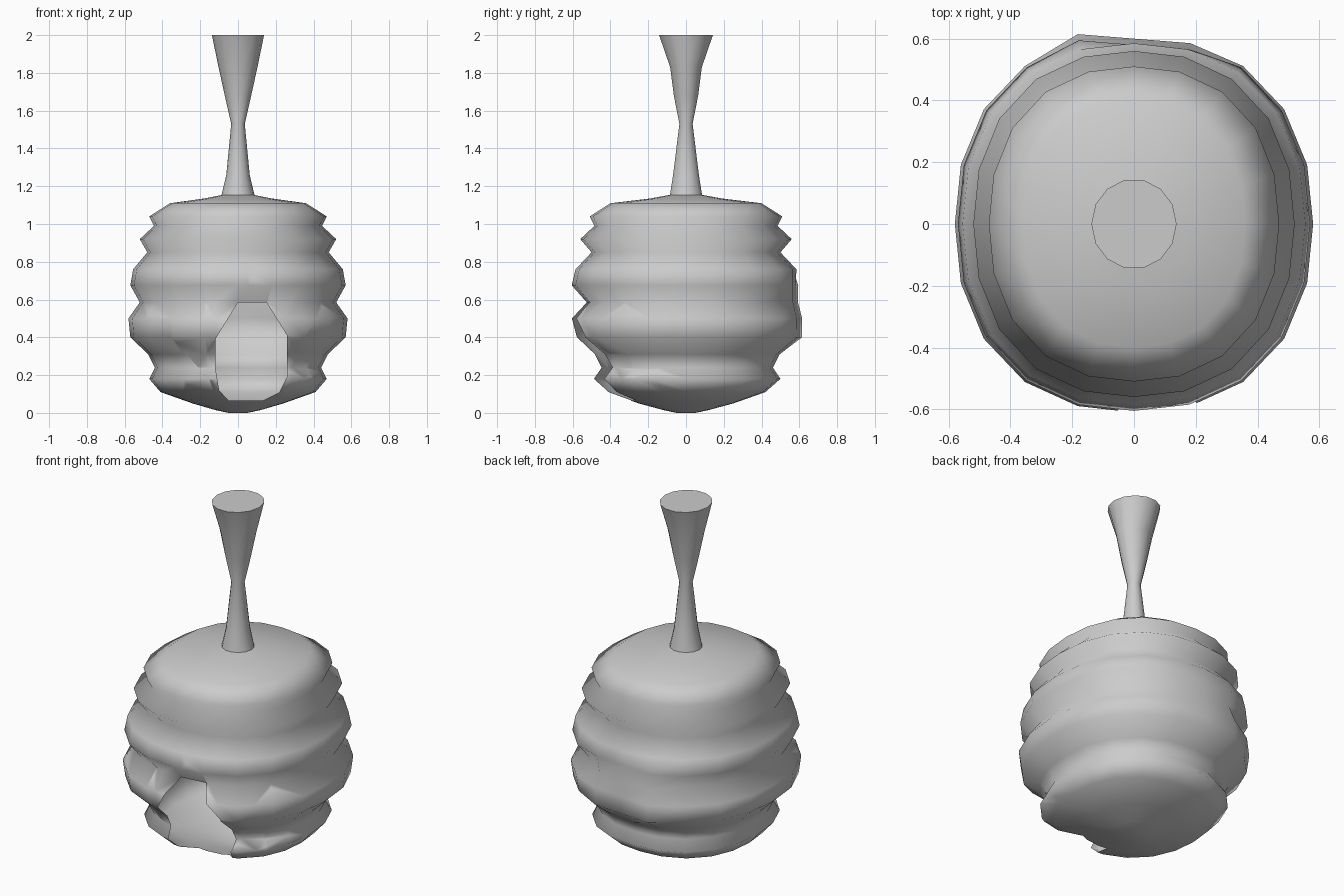
import bpy, bmesh
from math import sin, cos, pi, radians
from mathutils import Vector

if "Cube" in bpy.data.objects:
    bpy.data.objects.remove(bpy.data.objects["Cube"])


def loft(rings, sides, power):
    """Stack squarish rings (z, x radius, y radius) into a closed bmesh."""
    bm = bmesh.new()
    loops = []
    for z, rx, ry in rings:
        loop = []
        for i in range(sides):
            c, s = cos(2 * pi * i / sides), sin(2 * pi * i / sides)
            k = (abs(c) ** power + abs(s) ** power) ** (-1 / power)
            loop.append(bm.verts.new((rx * k * c, ry * k * s, z)))
        loops.append(loop)
    for a, b in zip(loops, loops[1:]):
        for i in range(sides):
            j = (i + 1) % sides
            bm.faces.new((a[i], a[j], b[j], b[i]))
    bm.faces.new(loops[0][::-1])
    bm.faces.new(loops[-1])
    return bm


def finish(bm, name, angle):
    mesh = bpy.data.meshes.new(name)
    bm.to_mesh(mesh)
    bm.free()
    ob = bpy.data.objects.new(name, mesh)
    bpy.context.collection.objects.link(ob)
    bpy.ops.object.select_all(action='DESELECT')
    ob.select_set(True)
    bpy.context.view_layer.objects.active = ob
    bpy.ops.object.shade_smooth_by_angle(angle=radians(angle))
    return ob


# Ribbed hive body
hive = loft([
    (0.0, 0.05, 0.05), (0.015, 0.12, 0.12), (0.05, 0.24, 0.25),
    (0.11, 0.41, 0.42), (0.18, 0.47, 0.50), (0.24, 0.44, 0.46),
    (0.31, 0.475, 0.495), (0.40, 0.57, 0.59), (0.50, 0.58, 0.61),
    (0.585, 0.52, 0.525), (0.675, 0.57, 0.605), (0.76, 0.555, 0.585),
    (0.85, 0.48, 0.50), (0.92, 0.52, 0.56), (0.99, 0.445, 0.485),
    (1.04, 0.47, 0.51), (1.11, 0.36, 0.40), (1.135, 0.18, 0.19),
    (1.155, 0.08, 0.08)], 20, 2.25)

# Flattened patch on the back
for v in hive.verts:
    if v.co.y > 0.4 and -0.23 < v.co.x < 0.27 and 0.38 < v.co.z < 0.7:
        v.co.y = 0.6 - 0.08 * v.co.x - (0.02 if 0.55 < v.co.z < 0.7 else 0)

# Doorway: slice the front of the thin shell along the outline, then open it
door = [(0.0, 0.585), (-0.12, 0.39), (-0.12, 0.24), (-0.10, 0.12),
        (-0.05, 0.065), (0.13, 0.065), (0.22, 0.11), (0.26, 0.19),
        (0.26, 0.41), (0.15, 0.585)]
sides = []
for (ax, az), (bx, bz) in zip(door, door[1:] + door[:1]):
    sides.append((Vector((ax, 0, az)), Vector((bz - az, 0, ax - bx))))
for co, no in sides:
    front = [f for f in hive.faces if f.calc_center_median().y < -0.12
             and f.calc_center_median().z < 0.75
             and abs(f.calc_center_median().x) < 0.42]
    geom = set(front)
    for f in front:
        geom.update(f.edges)
        geom.update(f.verts)
    bmesh.ops.bisect_plane(hive, geom=list(geom), dist=1e-5,
                           plane_co=co, plane_no=no)
middle = Vector((0.07, 0, 0.3))
hole = []
for f in hive.faces:
    c = f.calc_center_median()
    if c.y < -0.12 and all((c - co).dot(no) * (middle - co).dot(no) > 0
                           for co, no in sides):
        hole.append(f)
bmesh.ops.delete(hive, geom=hole, context='FACES')
finish(hive, "hive_body", 100)

# Flared hanging stem
stem = loft([
    (1.14, 0.09, 0.09), (1.155, 0.087, 0.087), (1.26, 0.062, 0.07),
    (1.53, 0.036, 0.036), (1.68, 0.07, 0.066), (1.83, 0.103, 0.086),
    (2.0, 0.138, 0.146)], 14, 2.0)
finish(stem, "hanging_stem", 50)
